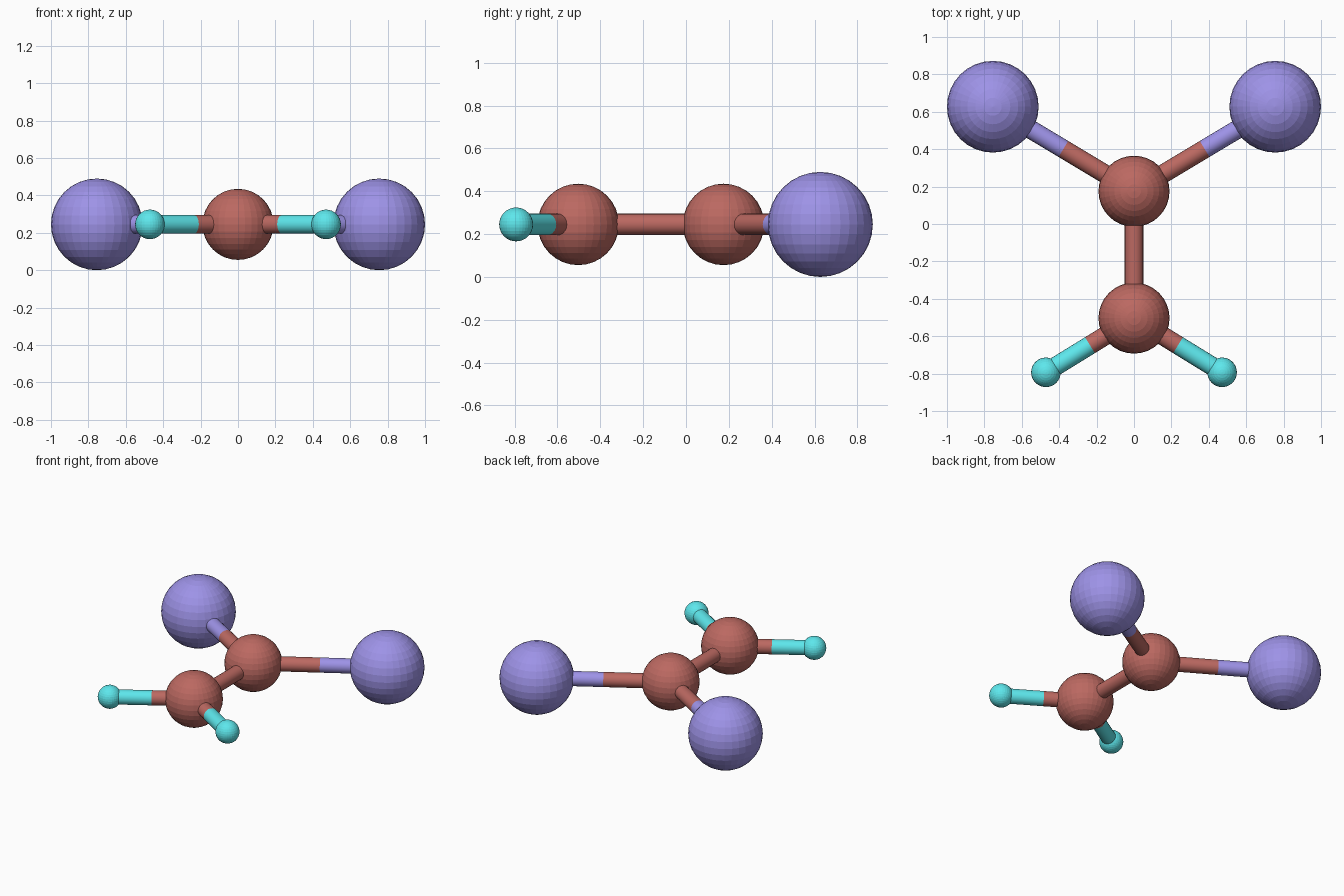
import bpy
from mathutils import Vector

if "Cube" in bpy.data.objects:
    bpy.data.objects.remove(bpy.data.objects["Cube"])

Z = 0.245        # height of the molecular plane
ROD_R = 0.05


def material(name, rgb):
    m = bpy.data.materials.new(name)
    m.diffuse_color = (*rgb, 1)
    m.use_nodes = True
    m.node_tree.nodes["Principled BSDF"].inputs["Base Color"].default_value = m.diffuse_color
    return m


RED = material("red", (0.50, 0.14, 0.12))
VIOLET = material("violet", (0.34, 0.29, 0.80))
CYAN = material("cyan", (0.11, 0.80, 0.84))


def ball(name, pos, radius, mat):
    bpy.ops.mesh.primitive_uv_sphere_add(segments=32, ring_count=16,
                                         radius=radius, location=pos)
    ob = bpy.context.object
    ob.name = name
    ob.data.materials.append(mat)


def rod(name, a, b, mat):
    d = b - a
    bpy.ops.mesh.primitive_cylinder_add(vertices=20, radius=ROD_R,
                                        depth=d.length, location=(a + b) / 2)
    ob = bpy.context.object
    ob.name = name
    ob.rotation_euler = d.to_track_quat('Z', 'Y').to_euler()
    ob.data.materials.append(mat)
    bpy.ops.object.shade_smooth_by_angle()


# Two central atoms and the bond between them
back = Vector((0, 0.175, Z))
front = Vector((0, -0.503, Z))
ball("back_centre_atom", back, 0.19, RED)
ball("front_centre_atom", front, 0.19, RED)
rod("centre_bond", front, back, RED)

# Mirrored outer atoms, each with a two-coloured bond
for side, s in (("left", -1), ("right", 1)):
    for name, hub, pos, r, mat in (
        ("large", back, (0.755 * s, 0.627, Z), 0.245, VIOLET),
        ("small", front, (0.471 * s, -0.793, Z), 0.079, CYAN),
    ):
        tip = Vector(pos)
        mid = (hub + tip) / 2
        ball(f"{side}_{name}_atom", tip, r, mat)
        rod(f"{side}_{name}_bond_inner", hub, mid, RED)
        rod(f"{side}_{name}_bond_outer", mid, tip, mat)
